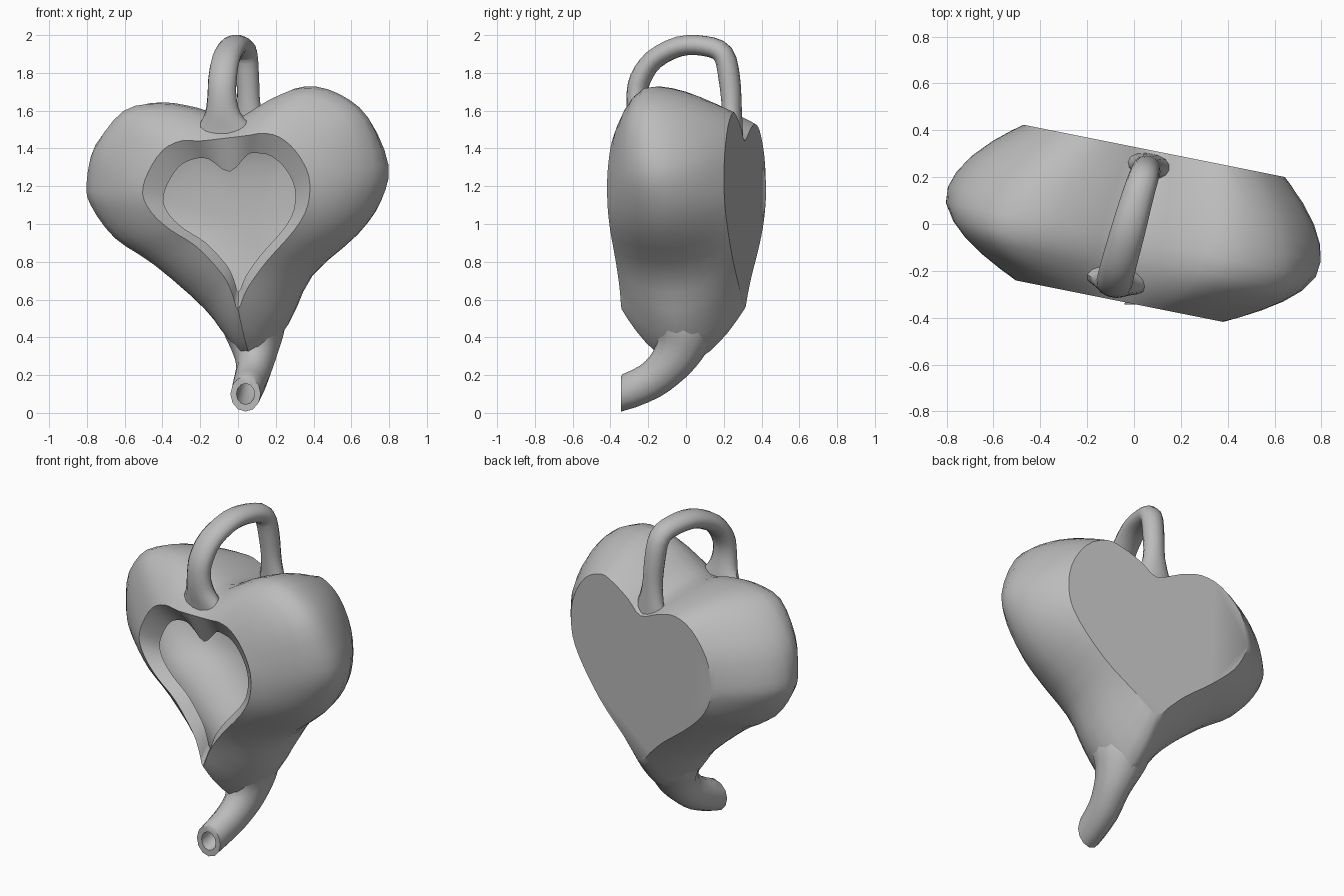
import bpy, bmesh, math
from mathutils import Vector

if "Cube" in bpy.data.objects:
    bpy.data.objects.remove(bpy.data.objects["Cube"])

YAW = math.radians(-11.3)
U = Vector((math.cos(YAW), math.sin(YAW), 0))    # across the body
V = Vector((-math.sin(YAW), math.cos(YAW), 0))   # front to back
FRONT, BACK = -0.335, 0.323

clay = bpy.data.materials.new("grey_clay")
clay.diffuse_color = (0.5, 0.5, 0.5, 1)
clay.use_nodes = True
clay.node_tree.nodes["Principled BSDF"].inputs["Base Color"].default_value = clay.diffuse_color

# Heart outlines (across, height), clockwise from the top notch
FRONT_HEART = [(.005, 1.455), (.128, 1.47), (.2, 1.48), (.29, 1.46), (.383, 1.38), (.45, 1.25),
               (.444, 1.1), (.373, .97), (.22, .8), (.118, .66), (.067, .55), (.036, .63),
               (-.015, .73), (-.157, .88), (-.3, .97), (-.4, 1.06), (-.448, 1.16), (-.42, 1.27),
               (-.34, 1.39), (-.24, 1.44), (-.137, 1.44)]
MID_HEART = [(0, 1.56), (.2, 1.665), (.38, 1.73), (.56, 1.69), (.72, 1.56), (.815, 1.31),
             (.77, 1.12), (.64, .94), (.39, .72), (.265, .46), (.09, .26), (-.06, .4),
             (-.18, .55), (-.45, .785), (-.66, .925), (-.79, 1.1), (-.81, 1.22), (-.755, 1.42),
             (-.59, 1.6), (-.4, 1.645), (-.2, 1.615)]
BACK_HEART = [(.03, 1.44), (.13, 1.51), (.25, 1.57), (.35, 1.59), (.48, 1.52), (.575, 1.36),
              (.588, 1.18), (.53, 1.03), (.36, .82), (.17, .66), (.037, .55), (-.05, .625),
              (-.15, .72), (-.32, .85), (-.46, .98), (-.53, 1.1), (-.543, 1.2), (-.5, 1.36),
              (-.38, 1.49), (-.25, 1.53), (-.12, 1.5)]


def clamp(x):
    return max(0, min(1, x))


def spline(pts, steps, closed):
    """Smooth curve through points of any dimension."""
    n, out = len(pts), []
    pick = (lambda i: pts[i % n]) if closed else (lambda i: pts[max(0, min(n - 1, i))])
    for i in range(n if closed else n - 1):
        quad = [pick(i + k) for k in (-1, 0, 1, 2)]
        for s in range(steps):
            t = s / steps
            out.append([0.5 * (2 * b + (c - a) * t + (2 * a - 5 * b + 4 * c - d) * t * t
                               + (3 * b - a - 3 * c + d) * t ** 3) for a, b, c, d in zip(*quad)])
    return out if closed else out + [list(pts[-1])]


def heart(v):
    """Body outline at depth v; the upper lobes swell most nearer the front."""
    out = []
    for f, m, b in zip(FRONT_HEART, MID_HEART, BACK_HEART):
        c = -.1 * clamp((m[1] - 1.2) / .4) - (.03 if m[0] < -.4 else 0)
        end, s = (f, (v - c) / (FRONT - c)) if v < c else (b, (v - c) / (BACK - c))
        w = 1 - s ** 1.85
        out.append((end[0] + (m[0] - end[0]) * w, end[1] + (m[1] - end[1]) * w))
    return out


def loft(name, rings, cap_first, cap_last):
    bm = bmesh.new()
    loops = [[bm.verts.new(p) for p in ring] for ring in rings]
    n = len(loops[0])
    for a, b in zip(loops, loops[1:]):
        for i in range(n):
            j = (i + 1) % n
            bm.faces.new((a[i], a[j], b[j], b[i]))
    if cap_first:
        bm.faces.new(loops[0][::-1])
    if cap_last:
        bm.faces.new(loops[-1])
    bmesh.ops.recalc_face_normals(bm, faces=bm.faces)
    mesh = bpy.data.meshes.new(name)
    bm.to_mesh(mesh)
    bm.free()
    mesh.materials.append(clay)
    ob = bpy.data.objects.new(name, mesh)
    bpy.context.collection.objects.link(ob)
    bpy.context.view_layer.objects.active = ob
    ob.select_set(True)
    bpy.ops.object.shade_smooth_by_angle(angle=math.radians(38))
    ob.select_set(False)
    return ob


def ring_at(outline, v):
    return [U * u + V * v + Vector((0, 0, z)) for u, z in spline(outline, 3, True)]


def hollow(v, scale):
    """Inner outline: shrunken heart, notch deep at the front and fading behind."""
    pts = [(.02 + (u - .02) * scale, max(.98 + (z - .98) * scale, .52)) for u, z in heart(v)]
    fade = clamp(v / .18)
    deep = pts[0][1] - .1 * scale
    flat = (pts[1][1] + pts[-1][1]) / 2
    pts[0] = (pts[0][0], deep + (flat - deep) * fade)
    return pts


def tube_rings(path, side, last_tangent=None, sides=14):
    """Elliptical rings along (position, side radius, normal radius)."""
    pts = [Vector(p[:3]) for p in path]
    rings = []
    for i, p in enumerate(path):
        t = (pts[min(i + 1, len(pts) - 1)] - pts[max(i - 1, 0)]).normalized()
        if last_tangent and i == len(path) - 1:
            t = Vector(last_tangent)
        nrm = side.cross(t).normalized()
        rings.append([pts[i] + side * (p[3] * math.cos(a)) + nrm * (p[4] * math.sin(a))
                      for a in (2 * math.pi * k / sides for k in range(sides))])
    return rings


# Hollow heart body: outer skin from flat back to front rim, then a rounded inner bowl
outer = [BACK, .29, .23, .15, .07, 0, -.07, -.14, -.2, -.255, -.3, FRONT]
inner = [(FRONT, .79), (-.21, .83), (-.14, .86), (-.06, .87), (.03, .87), (.09, .855),
         (.14, .83), (.18, .78), (.21, .71), (.235, .6), (.252, .45), (.262, .25), (.265, .06)]
rings = [ring_at(heart(v), v) for v in outer]
for k, (v, s) in enumerate(inner):
    rings.append(ring_at(hollow(v, s), v + (.065 if k == 0 else 0)))
loft("heart_body", rings, True, True)

# Spout curling forward from the bottom tip, bored out from its mouth
spout = spline([(.085, -.015, .47, .165, .175), (.085, -.018, .41, .155, .16),
                (.09, -.04, .335, .126, .133), (.09, -.09, .255, .1, .11),
                (.065, -.19, .168, .09, .098), (.04, -.343, .1, .08, .093)], 3, False)
rings = tube_rings(spout, Vector((1, 0, 0)), (0, -1, 0), 12)
bore = []
for ring in rings[:-8:-1]:
    centre = sum(ring, Vector()) / len(ring)
    bore.append([centre + (p - centre) * .6 for p in ring])
loft("spout", rings + bore, True, True)

# Arched handle: (across, depth, height, side radius, thickness radius)
arch = [(-.02, -.235, 1.43, .18, .06), (-.022, -.245, 1.51, .145, .062),
        (-.03, -.262, 1.59, .095, .06), (-.033, -.27, 1.68, .078, .056),
        (-.033, -.252, 1.77, .077, .056), (-.03, -.18, 1.87, .076, .054), (-.02, -.04, 1.94, .074, .054),
        (-.01, .1, 1.942, .069, .054), (0, .2, 1.9, .065, .056), (.005, .235, 1.77, .062, .057),
        (.01, .25, 1.6, .066, .052), (.02, .258, 1.42, .12, .052)]
path = []
for u, v, z, rs, rn in spline(arch, 3, False):
    p = U * u + V * v
    path.append((p.x, p.y, z, rs, rn))
loft("handle", tube_rings(path, U), True, True)
